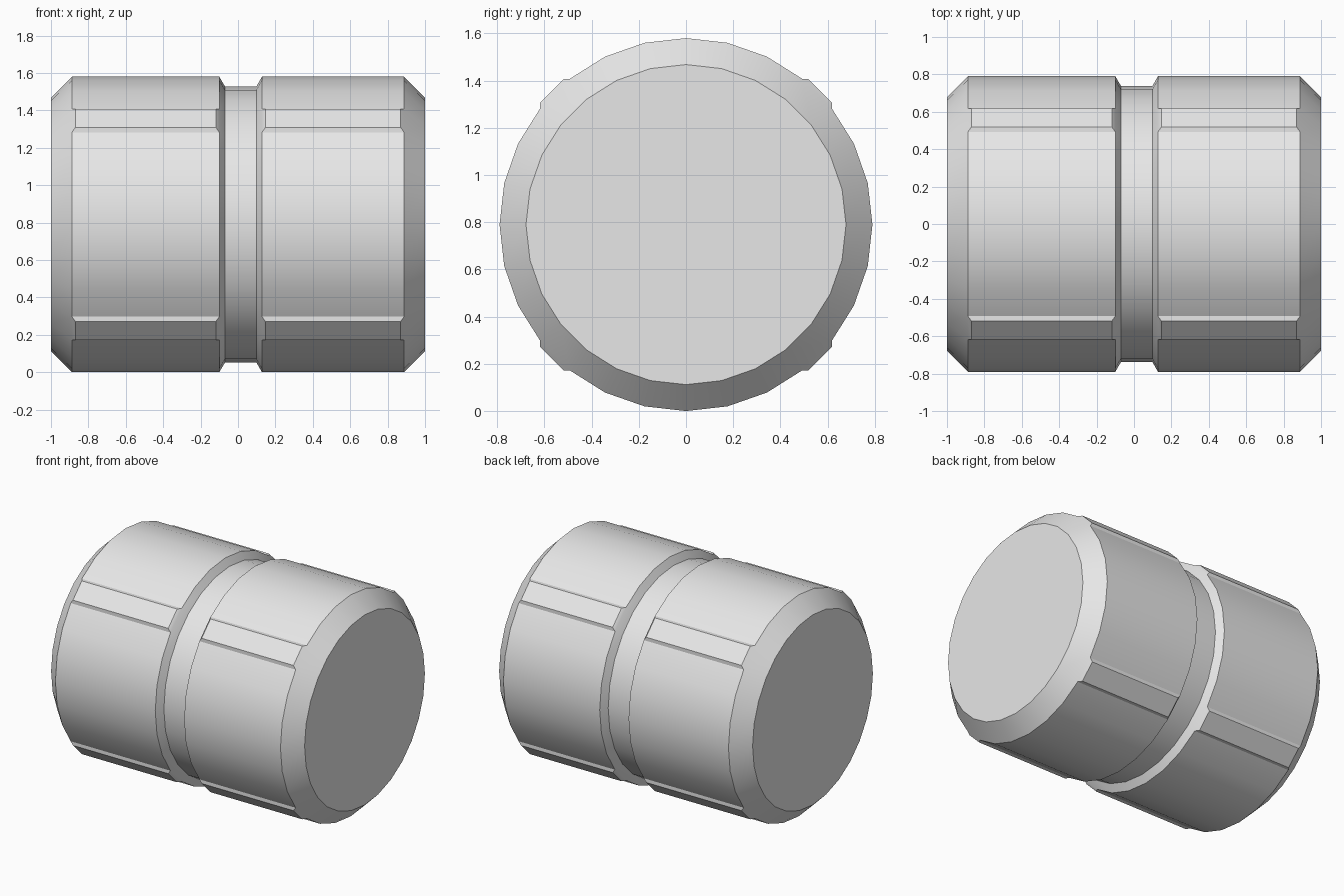
import bpy
import bmesh
from math import sin, cos, pi, radians

cube = bpy.data.objects.get("Cube")
if cube:
    bpy.data.objects.remove(cube, do_unlink=True)

SIDES = 28
RADIUS = 0.79

# One plain grey
grey = bpy.data.materials.new("light_grey")
grey.use_nodes = True
grey.diffuse_color = (0.8, 0.8, 0.8, 1)
grey.node_tree.nodes["Principled BSDF"].inputs["Base Color"].default_value = (0.8, 0.8, 0.8, 1)

# Profile along the x axis: chamfered ends, two drums, waist groove
profile = [(-1, 0.678), (-0.888, RADIUS), (-0.1, RADIUS), (-0.069, 0.737),
           (0.098, 0.737), (0.128, RADIUS), (0.888, RADIUS), (1, 0.678)]

bm = bmesh.new()
rings = []
for x, r in profile:
    angles = [2 * pi * k / SIDES for k in range(SIDES)]
    rings.append([bm.verts.new((x, r * sin(a), RADIUS + r * cos(a))) for a in angles])

# Walls between rings; the drum faces on the diagonals become panels
panels = []
for i, (a, b) in enumerate(zip(rings, rings[1:])):
    for k in range(SIDES):
        n = (k + 1) % SIDES
        face = bm.faces.new((a[k], a[n], b[n], b[k]))
        if i in (1, 5) and k % 7 == 3:
            panels.append(face)

# Flat end caps
bm.faces.new(rings[0])
bm.faces.new(rings[-1])
bmesh.ops.recalc_face_normals(bm, faces=bm.faces[:])

# Raised panels with sloping borders
bmesh.ops.inset_individual(bm, faces=panels, thickness=0.018, depth=0.018,
                           use_even_offset=True)

mesh = bpy.data.meshes.new("grooved_drum")
bm.to_mesh(mesh)
bm.free()
mesh.materials.append(grey)
drum = bpy.data.objects.new("grooved_drum", mesh)
bpy.context.collection.objects.link(drum)

# Smooth round walls, crisp rims
bpy.ops.object.select_all(action='DESELECT')
drum.select_set(True)
bpy.context.view_layer.objects.active = drum
bpy.ops.object.shade_smooth_by_angle(angle=radians(30))
